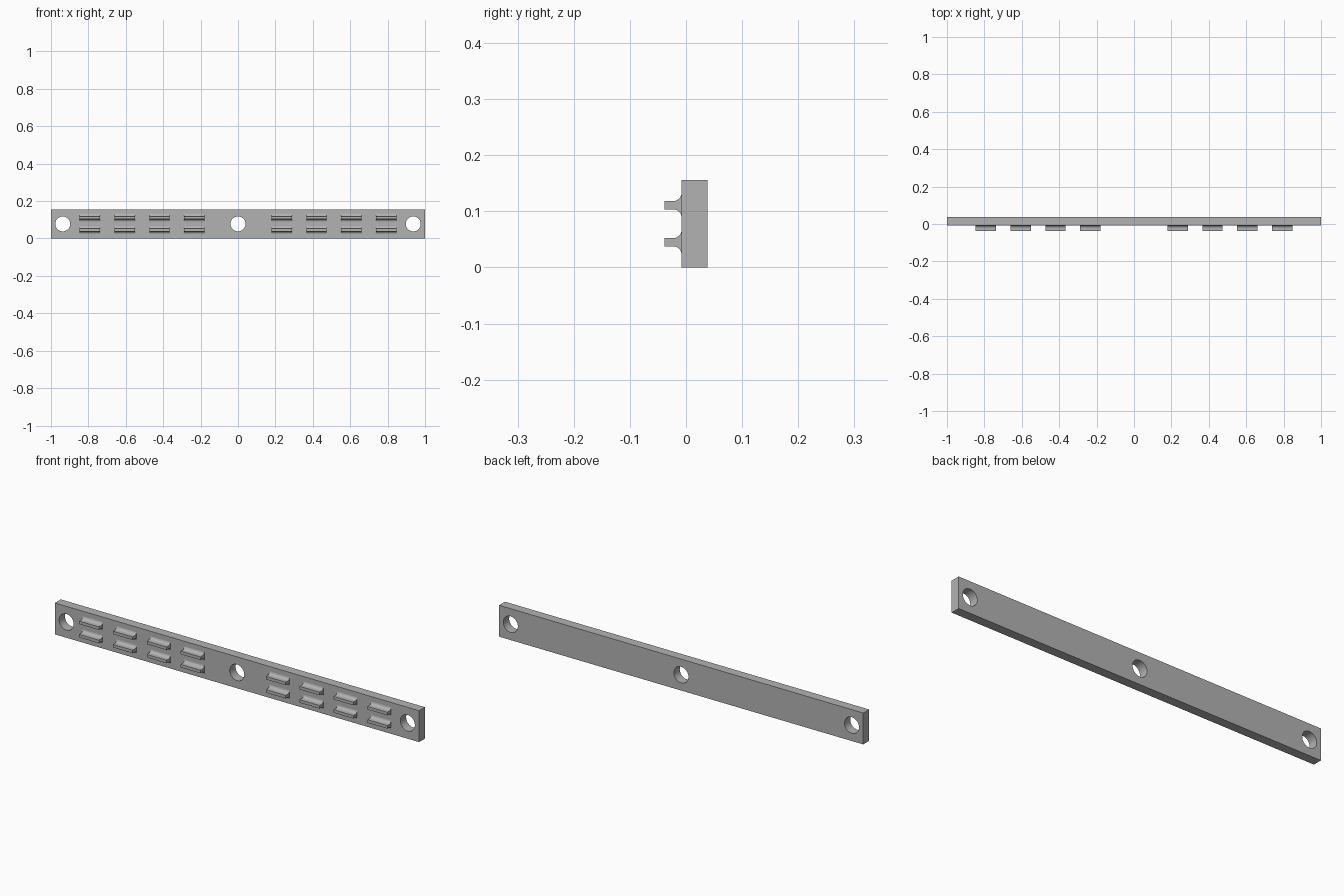
import bpy, bmesh, math

cube = bpy.data.objects.get("Cube")
if cube:
    bpy.data.objects.remove(cube, do_unlink=True)

HEIGHT, FRONT, BACK, TIP = 0.156, -0.008, 0.038, -0.038
MID = HEIGHT / 2

grey = bpy.data.materials.new("plain grey")
grey.use_nodes = True
colour = (0.45, 0.45, 0.45, 1)
grey.diffuse_color = colour
grey.node_tree.nodes["Principled BSDF"].inputs["Base Color"].default_value = colour


def activate(obj):
    bpy.ops.object.select_all(action="DESELECT")
    obj.select_set(True)
    bpy.context.view_layer.objects.active = obj


def smooth(obj):
    activate(obj)
    bpy.ops.object.shade_smooth_by_angle(angle=math.radians(30))


# Flat mounting bar
bpy.ops.mesh.primitive_cube_add(size=1, location=(0, (FRONT + BACK) / 2, MID))
bar = bpy.context.object
bar.name = "mounting_bar"
bar.scale = (2, BACK - FRONT, HEIGHT)
bpy.ops.object.transform_apply(location=True, scale=True)
bar.data.materials.append(grey)

# Three round screw holes through the bar
for x in (-0.937, 0, 0.937):
    bpy.ops.mesh.primitive_cylinder_add(vertices=48, radius=0.04, depth=0.3,
                                        location=(x, 0, MID),
                                        rotation=(math.pi / 2, 0, 0))
    cutter = bpy.context.object
    cutter.name = "hole_cutter"
    cutter.data.materials.append(grey)
    activate(bar)
    mod = bar.modifiers.new("hole", "BOOLEAN")
    mod.operation, mod.solver, mod.object = "DIFFERENCE", "EXACT", cutter
    bpy.ops.object.modifier_apply(modifier=mod.name)
    bpy.data.objects.remove(cutter, do_unlink=True)
smooth(bar)


def ridge_profile(half=0.0075, radius=0.0145, steps=8):
    """Flat-ended lip that flares into the bar with a concave fillet."""
    upper = [(TIP, half)]
    for i in range(steps + 1):
        a = math.pi / 2 * i / steps
        upper.append((FRONT - radius + radius * math.sin(a),
                      half + radius - radius * math.cos(a)))
    return upper + [(y, -z) for y, z in reversed(upper)]


def make_ridge(name, x, z, width=0.109):
    bm = bmesh.new()
    face = bm.faces.new([bm.verts.new((x - width / 2, y, z + dz))
                         for y, dz in ridge_profile()])
    ext = bmesh.ops.extrude_face_region(bm, geom=[face], use_keep_orig=True)
    moved = [g for g in ext["geom"] if isinstance(g, bmesh.types.BMVert)]
    bmesh.ops.translate(bm, verts=moved, vec=(width, 0, 0))
    bmesh.ops.recalc_face_normals(bm, faces=bm.faces[:])
    mesh = bpy.data.meshes.new(name)
    bm.to_mesh(mesh)
    bm.free()
    obj = bpy.data.objects.new(name, mesh)
    bpy.context.collection.objects.link(obj)
    mesh.materials.append(grey)
    smooth(obj)


# Two rows of four flared ridges on each half of the bar
for side, sign in (("left", 1), ("right", -1)):
    for row, z in (("upper", 0.111), ("lower", 0.045)):
        for i in range(4):
            make_ridge(f"{row}_ridge_{side}_{i + 1}", sign * (0.234 + 0.186 * i), z)
